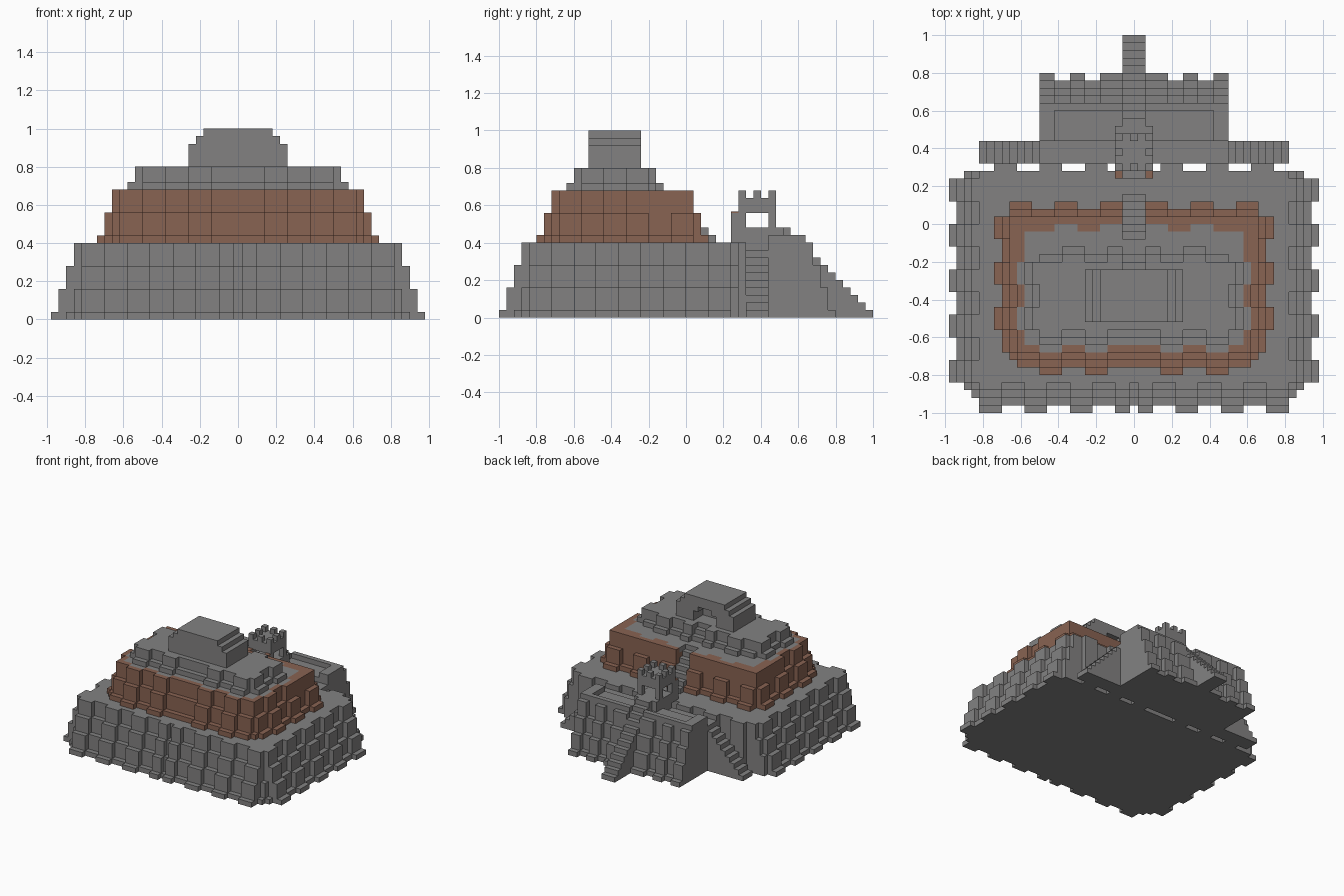
import bpy
import bmesh
from mathutils import Vector

U = 0.04                      # block size
OX, OY = -0.98, -1.0          # grid origin

if "Cube" in bpy.data.objects:
    bpy.data.objects.remove(bpy.data.objects["Cube"], do_unlink=True)


def make_material(name, color):
    mat = bpy.data.materials.new(name)
    mat.use_nodes = True
    mat.diffuse_color = color
    mat.node_tree.nodes["Principled BSDF"].inputs["Base Color"].default_value = color
    return mat


MATS = [make_material("grey stone", (0.225, 0.222, 0.222, 1)),
        make_material("brown brick", (0.25, 0.125, 0.085, 1))]
GREY, BROWN = 0, 1


class Blocks:
    """A part made of unit blocks, added and carved as boxes."""

    def __init__(self):
        self.cells = {}

    def span(self, x, y, z):
        ranges = [range(round((a - o) / U), round((b - o) / U))
                  for (a, b), o in zip((x, y, z), (OX, OY, 0))]
        return [(i, j, k) for i in ranges[0] for j in ranges[1] for k in ranges[2]]

    def fill(self, x, y, z, mat=GREY):
        for c in self.span(x, y, z):
            self.cells[c] = mat

    def carve(self, x, y, z):
        for c in self.span(x, y, z):
            self.cells.pop(c, None)

    def both(self, action, x, y, z, *mat):
        action(x, y, z, *mat)
        action((-x[1], -x[0]), y, z, *mat)

    def build(self, name):
        bm = bmesh.new()
        verts = {}

        def vert(p):
            if p not in verts:
                verts[p] = bm.verts.new((p[0] * U + OX, p[1] * U + OY, p[2] * U))
            return verts[p]

        for c, mat in self.cells.items():
            for axis in range(3):
                for side in (0, 1):
                    step = [0, 0, 0]
                    step[axis] = 2 * side - 1
                    if tuple(a + b for a, b in zip(c, step)) in self.cells:
                        continue
                    ring = []
                    for u, v in ((0, 0), (1, 0), (1, 1), (0, 1)):
                        p = list(c)
                        p[axis] += side
                        p[(axis + 1) % 3] += u
                        p[(axis + 2) % 3] += v
                        ring.append(vert(tuple(p)))
                    face = bm.faces.new(ring if side else ring[::-1])
                    face.material_index = mat
        # merge flat neighbouring squares
        bmesh.ops.dissolve_limit(bm, angle_limit=0.01, verts=bm.verts[:],
                                 edges=bm.edges[:], delimit={'MATERIAL'})
        mesh = bpy.data.meshes.new(name)
        bm.to_mesh(mesh)
        bm.free()
        for m in MATS:
            mesh.materials.append(m)
        obj = bpy.data.objects.new(name, mesh)
        bpy.context.collection.objects.link(obj)
        return obj


def tier(x, y0, y1, heights, front, sides, back, back_cap=9, mat=GREY):
    """Battered body with stepped corners and one-block buttresses."""
    part = Blocks()
    mid = round((y0 + y1) / 2 / U) * U
    for k, z in enumerate(zip(heights, heights[1:])):
        m = len(heights) - 2 - k
        for j in range(m + 1):
            w = x + U * (m - j)
            part.fill((-w, w), (y0 - U * j, y1 + U * min(j, back_cap)), z, mat)
        w = x + U * (m + 1)
        for s in sides:
            part.fill((-w, w), s, z, mat)
        for f in front:
            part.both(part.fill, f, (y0 - U * (m + 1), mid), z, mat)
        for b in back:
            part.both(part.fill, b, (mid, y1 + U * (min(m, back_cap) + 1)), z, mat)
    return part


# Lower tier
base = tier(0.82, -0.84, 0.28, (0, 0.04, 0.16, 0.28, 0.40),
            [(0.02, 0.10), (0.22, 0.34), (0.46, 0.58), (0.70, 0.82)],
            [(-0.84 + 0.24 * i, -0.72 + 0.24 * i) for i in range(5)],
            [(0.14, 0.26), (0.38, 0.50), (0.62, 0.74)], back_cap=0)
base.both(base.carve, (0.90, 0.98), (0.24, 0.28), (0, 0.40))
base.build("lower_tier")

# Brick tier with a grey floor on top
pairs = [(0.14, 0.26), (0.38, 0.50)]
brick = tier(0.62, -0.68, 0.0, (0.40, 0.44, 0.56, 0.68), pairs,
             [(-0.56 + 0.24 * i, -0.44 + 0.24 * i) for i in range(3)],
             [(0.06, 0.18), (0.30, 0.42), (0.54, 0.66)], mat=BROWN)
floor = (0.64, 0.68)
brick.fill((-0.58, 0.58), (-0.64, -0.04), floor)
for p in pairs:
    brick.both(brick.fill, p, (-0.68, -0.64), floor)
for p in [(0.06, 0.18), (0.30, 0.42)]:
    brick.both(brick.fill, p, (-0.04, 0), floor)
for i in range(2):
    brick.both(brick.fill, (0.58, 0.62), (-0.56 + 0.24 * i, -0.44 + 0.24 * i), floor)
brick.carve((-0.06, 0.06), (-0.08, 0.16), (0.40, 0.68))
brick.build("brick_tier")

# Steps through the brick tier
steps = Blocks()
for i in range(6):
    steps.fill((-0.06, 0.06), (-0.08, 0.16 - U * i), (0.40 + U * i, 0.44 + U * i))
steps.build("brick_tier_steps")

# Upper tier
upper = tier(0.50, -0.56, -0.20, (0.68, 0.72, 0.80), pairs,
             [(-0.56, -0.44), (-0.32, -0.20)], [(-0.14, 0.14), (0.26, 0.38)])
upper.carve((-0.06, 0.06), (-0.16, -0.12), (0.68, 0.80))
upper.carve((-0.06, 0.06), (-0.20, -0.16), (0.72, 0.80))
upper.carve((-0.06, 0.06), (-0.24, -0.20), (0.76, 0.80))
upper.build("upper_tier")

# Shrine with a stepped roof and a doorway at the back
shrine = Blocks()
for w, z in ((0.26, (0.80, 0.92)), (0.22, (0.92, 0.96)), (0.18, (0.96, 1.0))):
    shrine.fill((-w, w), (-0.52, -0.24), z)
shrine.carve((-0.10, 0.10), (-0.36, -0.24), (0.80, 0.88))
shrine.carve((-0.06, 0.06), (-0.36, -0.24), (0.88, 0.92))
shrine.build("shrine")

# Rear bastion with buttresses, parapet and sunken landing
bastion = Blocks()
for k, z in enumerate([(0, 0.04), (0.04, 0.16), (0.16, 0.28), (0.28, 0.40)]):
    y = 0.76 - U * k
    bastion.fill((-0.50, 0.50), (0.32, y), z)
    for b in [(0.06, 0.18), (0.26, 0.34), (0.42, 0.50)]:
        bastion.both(bastion.fill, b, (y, y + U), z)
bastion.carve((-0.50, 0.50), (0.32, 0.44), (0.36, 0.40))
bastion.both(bastion.fill, (0.06, 0.50), (0.60, 0.64), (0.40, 0.44))
bastion.both(bastion.fill, (0.42, 0.50), (0.44, 0.64), (0.40, 0.44))
bastion.build("rear_bastion")

# Side stairs climbing to the landing
wings = Blocks()
for i in range(8):
    wings.both(wings.fill, (0.50, 0.82 - U * i), (0.32, 0.44), (U * i, U * (i + 1)))
wings.build("side_stairs")

# Central stair
stair = Blocks()
for i in range(12):
    stair.fill((-0.06, 0.06), (0.52, 1.0 - U * i), (U * i, U * (i + 1)))
stair.build("central_stair")

# Gatehouse on its platform
gate = Blocks()
gate.fill((-0.10, 0.10), (0.32, 0.52), (0.36, 0.48))
gate.fill((-0.06, 0.06), (0.24, 0.32), (0.40, 0.44))
gate.both(gate.fill, (0.06, 0.10), (0.24, 0.32), (0.40, 0.56))
gate.both(gate.fill, (0.06, 0.10), (0.44, 0.48), (0.48, 0.56))
gate.fill((-0.10, 0.10), (0.28, 0.48), (0.56, 0.64))
for y in (0.28, 0.36, 0.44):
    gate.both(gate.fill, (0.06, 0.10), (y, y + U), (0.64, 0.68))
for y in (0.28, 0.44):
    gate.fill((-0.02, 0.02), (y, y + U), (0.64, 0.68))
gate.build("gatehouse")

# Thin brick caps on the gate posts
for side, x in (("left", 0.08), ("right", -0.08)):
    bm = bmesh.new()
    bmesh.ops.create_cube(bm, size=1)
    bmesh.ops.scale(bm, vec=Vector((U, U, 0.006)), verts=bm.verts)
    bmesh.ops.translate(bm, vec=Vector((x, 0.26, 0.563)), verts=bm.verts)
    mesh = bpy.data.meshes.new(side + "_post_cap")
    bm.to_mesh(mesh)
    bm.free()
    mesh.materials.append(MATS[BROWN])
    bpy.context.collection.objects.link(bpy.data.objects.new(side + "_post_cap", mesh))
